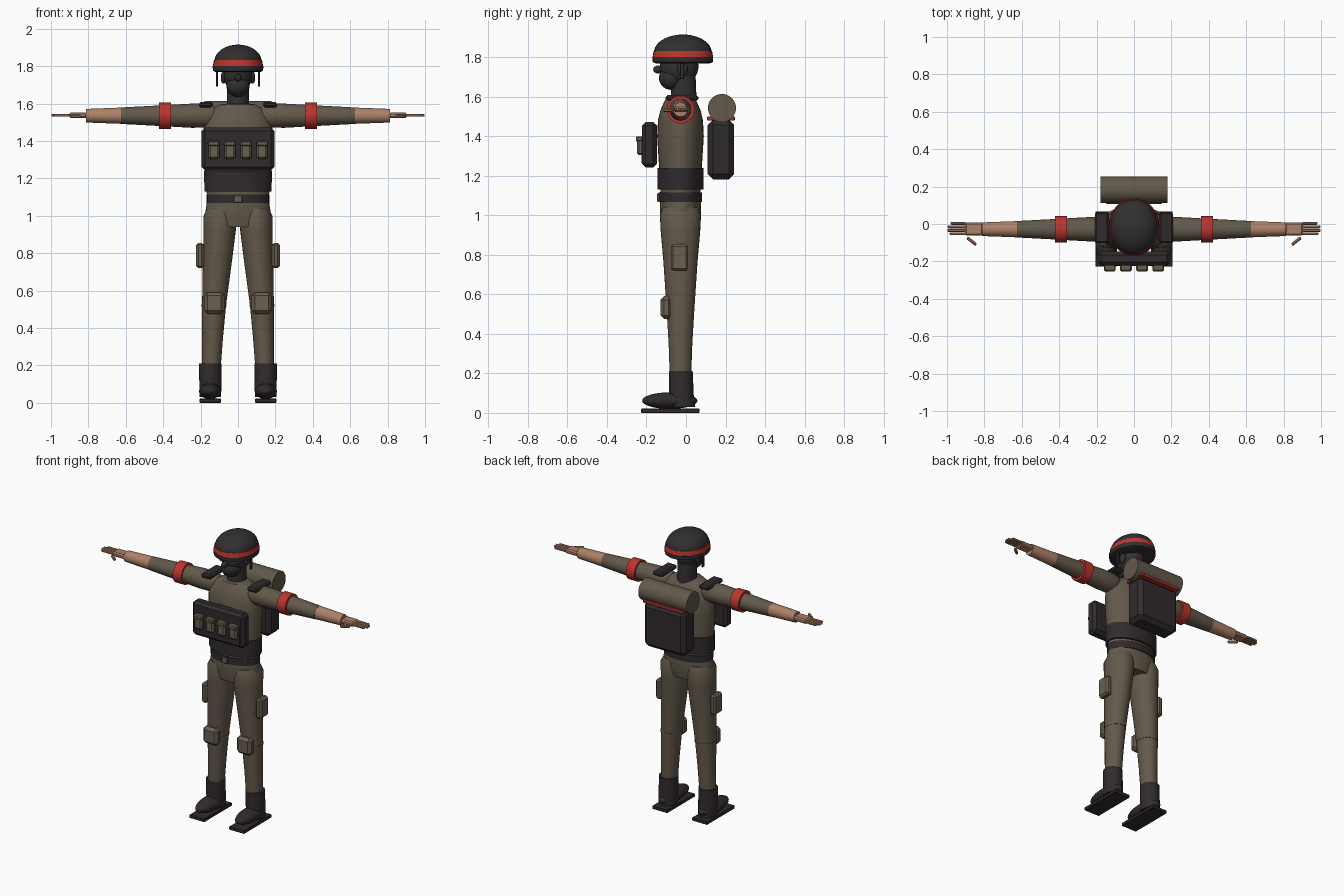
import bpy, bmesh, math
from mathutils import Vector, Matrix

cube = bpy.data.objects.get("Cube")
if cube:
    bpy.data.objects.remove(cube)


def material(name, rgb):
    m = bpy.data.materials.new(name)
    m.use_nodes = True
    m.diffuse_color = (*rgb, 1)
    m.node_tree.nodes["Principled BSDF"].inputs["Base Color"].default_value = (*rgb, 1)
    return m


OLIVE = material("olive cloth", (0.125, 0.100, 0.070))
POUCH = material("pouch canvas", (0.140, 0.115, 0.080))
DARK = material("dark gear", (0.030, 0.024, 0.026))
BLACK = material("dark mask and helmet", (0.032, 0.028, 0.028))
RED = material("red band", (0.50, 0.035, 0.028))
SKIN = material("skin", (0.42, 0.22, 0.135))
Y = -0.028  # depth of the body axis


def finish(name, bm, mat, smooth=True):
    bmesh.ops.recalc_face_normals(bm, faces=bm.faces)
    mesh = bpy.data.meshes.new(name)
    bm.to_mesh(mesh)
    bm.free()
    mesh.materials.append(mat)
    ob = bpy.data.objects.new(name, mesh)
    bpy.context.collection.objects.link(ob)
    if smooth:
        bpy.ops.object.select_all(action='DESELECT')
        ob.select_set(True)
        bpy.context.view_layer.objects.active = ob
        bpy.ops.object.shade_smooth_by_angle(angle=math.radians(35))
    return ob


def loft(name, rings, mat, axis='Z', n=32):
    """Skin elliptical rings (centre, radius a, radius b) along an axis."""
    bm = bmesh.new()
    loops = []
    for c, a, b in rings:
        loop = []
        for i in range(n):
            t = math.tau * i / n
            u, v = a * math.cos(t), b * math.sin(t)
            off = Vector((u, v, 0)) if axis == 'Z' else Vector((0, u, v))
            loop.append(bm.verts.new(Vector(c) + off))
        loops.append(loop)
    for p, q in zip(loops, loops[1:]):
        for i in range(n):
            j = (i + 1) % n
            bm.faces.new((p[i], p[j], q[j], q[i]))
    bm.faces.new(loops[0])
    bm.faces.new(loops[-1])
    return finish(name, bm, mat)


def box(name, centre, size, mat, bevel=0.0, turn=0.0, segments=1):
    bm = bmesh.new()
    bmesh.ops.create_cube(bm, size=1)
    bmesh.ops.scale(bm, vec=size, verts=bm.verts)
    if bevel:
        bmesh.ops.bevel(bm, geom=bm.edges[:], offset=bevel, segments=segments,
                        affect='EDGES', profile=0.5)
    bmesh.ops.rotate(bm, matrix=Matrix.Rotation(turn, 3, 'Z'), verts=bm.verts)
    bmesh.ops.translate(bm, vec=centre, verts=bm.verts)
    return finish(name, bm, mat, segments > 1)


def ball(name, centre, radii, mat):
    bm = bmesh.new()
    bmesh.ops.create_uvsphere(bm, u_segments=28, v_segments=18, radius=1)
    bmesh.ops.scale(bm, vec=radii, verts=bm.verts)
    bmesh.ops.translate(bm, vec=centre, verts=bm.verts)
    return finish(name, bm, mat)


def stack(name, profile, mat, y=Y):
    return loft(name, [((0, y, z), a, b) for z, a, b in profile], mat)


# Torso, hips and waist
stack("torso", [(1.10, .165, .100), (1.24, .178, .108), (1.40, .184, .118), (1.48, .184, .114),
                (1.53, .172, .102), (1.57, .140, .085), (1.595, .095, .070), (1.60, .05, .05)], OLIVE)
stack("hips", [(0.94, .165, .092), (1.0, .178, .104), (1.06, .168, .104), (1.13, .160, .102)], OLIVE)
stack("waist_band", [(1.13, .180, .117), (1.24, .181, .117)], DARK)
stack("belt", [(1.068, .168, .110), (1.115, .168, .110)], DARK)
box("buckle", (0, -.140, 1.09), (.042, .016, .04), POUCH, .003)

# Neck and masked head
stack("neck", [(1.57, .062, .066), (1.62, .058, .064), (1.72, .058, .060)], BLACK, -.012)
ball("head", (0, -.035, 1.755), (.076, .098, .098), BLACK)
ball("jaw", (0, -.075, 1.695), (.062, .062, .060), BLACK)
ball("nose", (0, -.142, 1.738), (.018, .024, .020), BLACK)

# Helmet
HY = -.016
stack("helmet_brim", [(1.768, .118, .134), (1.775, .134, .152), (1.802, .136, .154)], BLACK, HY)
stack("helmet_band", [(1.802, .134, .153), (1.832, .129, .148)], RED, HY)
stack("helmet_dome", [(1.80, .128, .147)] + [
    (1.825 + .09 * math.sin(t), .126 * math.cos(t), .146 * math.cos(t))
    for t in [math.radians(a) for a in range(0, 90, 8)]], BLACK, HY)

# Chest rig with pouches
box("chest_rig", (0, -.185, 1.357), (.388, .074, .23), DARK, .018)
box("rig_flap", (0, -.221, 1.325), (.34, .008, .12), DARK)
for i in range(4):
    x = (i - 1.5) * .086
    box("rig_pouch", (x, -.232, 1.352), (.058, .034, .096), POUCH, .010)
    box("rig_pouch_lid", (x, -.235, 1.386), (.062, .036, .028), POUCH, .006)

# Backpack and bedroll
box("backpack", (0, .177, 1.332), (.31, .134, .30), DARK, .026)
box("backpack_strap", (0, .177, 1.490), (.30, .142, .022), RED, .004)
loft("bedroll", [((x, .182, 1.543), .071, .071) for x in (-.18, .18)], OLIVE, 'X')

for s, side in ((1, "left"), (-1, "right")):
    # Arm
    def arm(name, rings, mat, z=1.535):
        loft(f"{side}_{name}", [((s * x, Y, z), r, r) for x, r in rings], mat, 'X')

    arm("sleeve", [(.11, .040), (.135, .056), (.17, .064), (.25, .0645), (.40, .056), (.625, .044)], OLIVE)
    arm("arm_band", [(.358, .070), (.422, .070)], RED)
    arm("forearm", [(.62, .0435), (.795, .037), (.812, .036)], SKIN)
    box(f"{side}_palm", (s * .855, -.026, 1.537), (.095, .070, .030), SKIN, .008)
    for k in range(4):
        length = (.082, .098, .100, .088)[k]
        box(f"{side}_finger", (s * (.898 + length / 2), .003 - k * .0185, 1.537),
            (length, .015, .015), SKIN, .004)
    box(f"{side}_thumb", (s * .868, -.092, 1.532), (.062, .017, .017), SKIN, .005, s * math.radians(38))
    box(f"{side}_shoulder_pad", (s * .172, -.020, 1.594), (.074, .165, .028), DARK, .009)
    # Helmet strap and ear cover
    box(f"{side}_helmet_strap", (s * .112, -.020, 1.735), (.012, .022, .09), BLACK, .003)
    ball(f"{side}_ear", (s * .078, -.018, 1.74), (.014, .026, .034), BLACK)
    # Leg
    loft(f"{side}_leg", [((s * x, Y, z), a, b) for x, z, a, b in (
        (.143, .18, .050, .054), (.136, .35, .056, .060), (.128, .52, .064, .070),
        (.110, .76, .078, .086), (.098, .92, .086, .100), (.096, 1.0, .088, .104),
        (.092, 1.04, .070, .090))], OLIVE)
    loft(f"{side}_knee_seam", [((s * .128, Y, z), .066, .072) for z in (.515, .525)], OLIVE)
    box(f"{side}_knee_pad", (s * .126, -.100, .533), (.108, .058, .115), POUCH, .018)
    box(f"{side}_thigh_pouch", (s * .203, -.033, .787), (.042, .088, .135), POUCH, .012)
    # Boot
    loft(f"{side}_boot_shaft", [((s * .148, y, z), a, b) for y, z, a, b in (
        (-.02, .03, .058, .066), (-.024, .10, .059, .062), (-.025, .21, .060, .060))], DARK)
    ball(f"{side}_boot_foot", (s * .149, -.082, .062), (.059, .140, .042), DARK)
    box(f"{side}_sole", (s * .149, -.080, .011), (.114, .296, .022), DARK, .003)
